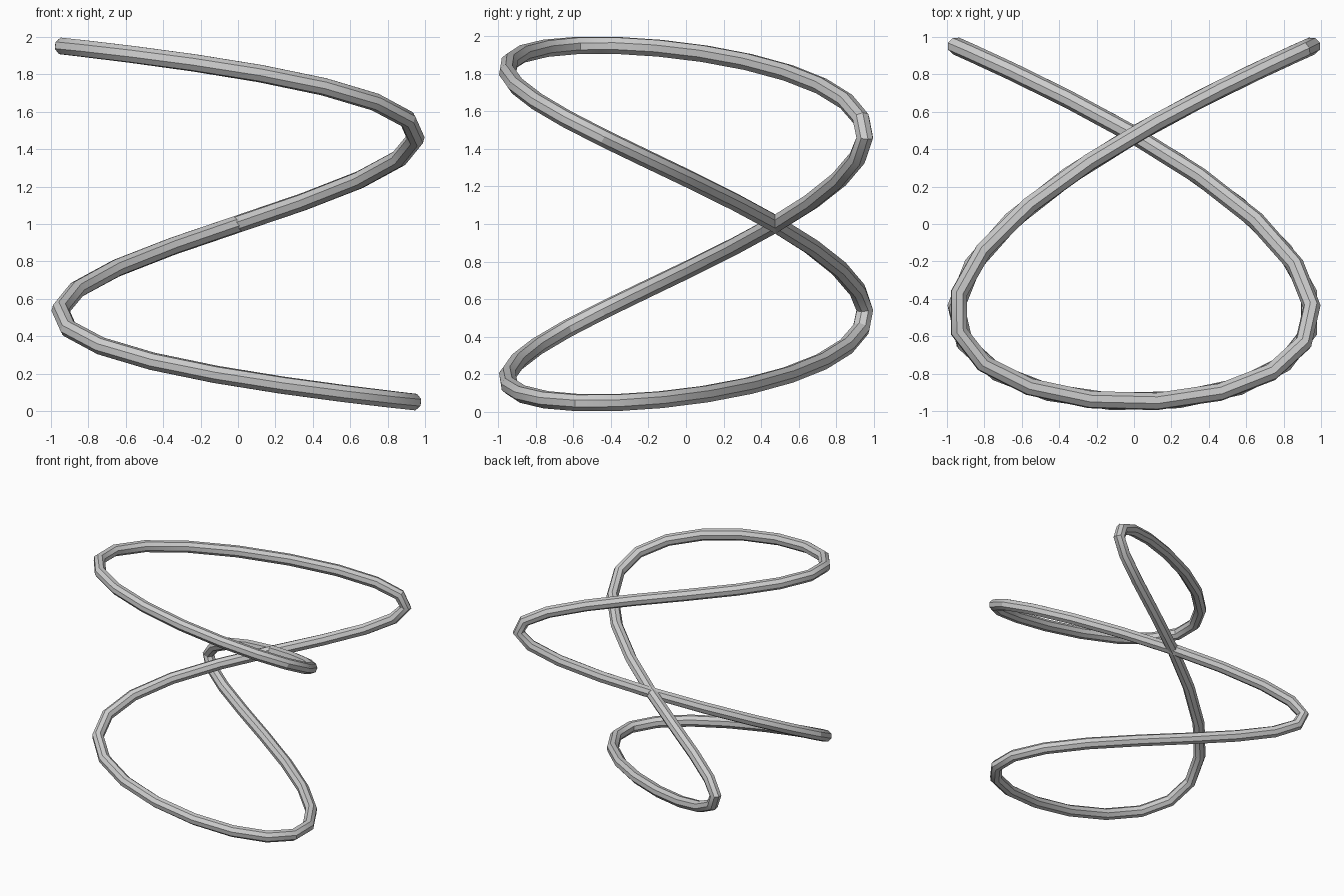
import bpy
from math import sin, cos, pi

cube = bpy.data.objects.get("Cube")
if cube:
    bpy.data.objects.remove(cube, do_unlink=True)

SEGMENTS = 50
SIZE = 1 / 1.05       # swing of the path on each axis
RADIUS = 0.05 * SIZE  # tube radius

# Plain grey material
grey = bpy.data.materials.new("plain grey")
grey.use_nodes = True
colour = (0.6, 0.6, 0.6, 1)
grey.diffuse_color = colour
grey.node_tree.nodes["Principled BSDF"].inputs["Base Color"].default_value = colour

# Closed path swinging three times in x, twice in y and once in z
curve = bpy.data.curves.new("looped_tube", "CURVE")
curve.dimensions = "3D"
path = curve.splines.new("POLY")
path.points.add(SEGMENTS - 1)
for i, point in enumerate(path.points):
    u = 2 * pi * i / SEGMENTS
    point.co = (SIZE * sin(3 * u), SIZE * cos(2 * u + pi / 3), 1 + SIZE * sin(u), 1)
path.use_cyclic_u = True

# Round tube swept along the path
curve.bevel_depth = RADIUS
curve.bevel_resolution = 2
curve.materials.append(grey)
tube = bpy.data.objects.new("looped_tube", curve)
bpy.context.collection.objects.link(tube)
bpy.ops.object.select_all(action="DESELECT")
tube.select_set(True)
bpy.context.view_layer.objects.active = tube
bpy.ops.object.convert(target="MESH")
bpy.ops.object.shade_smooth_by_angle()
